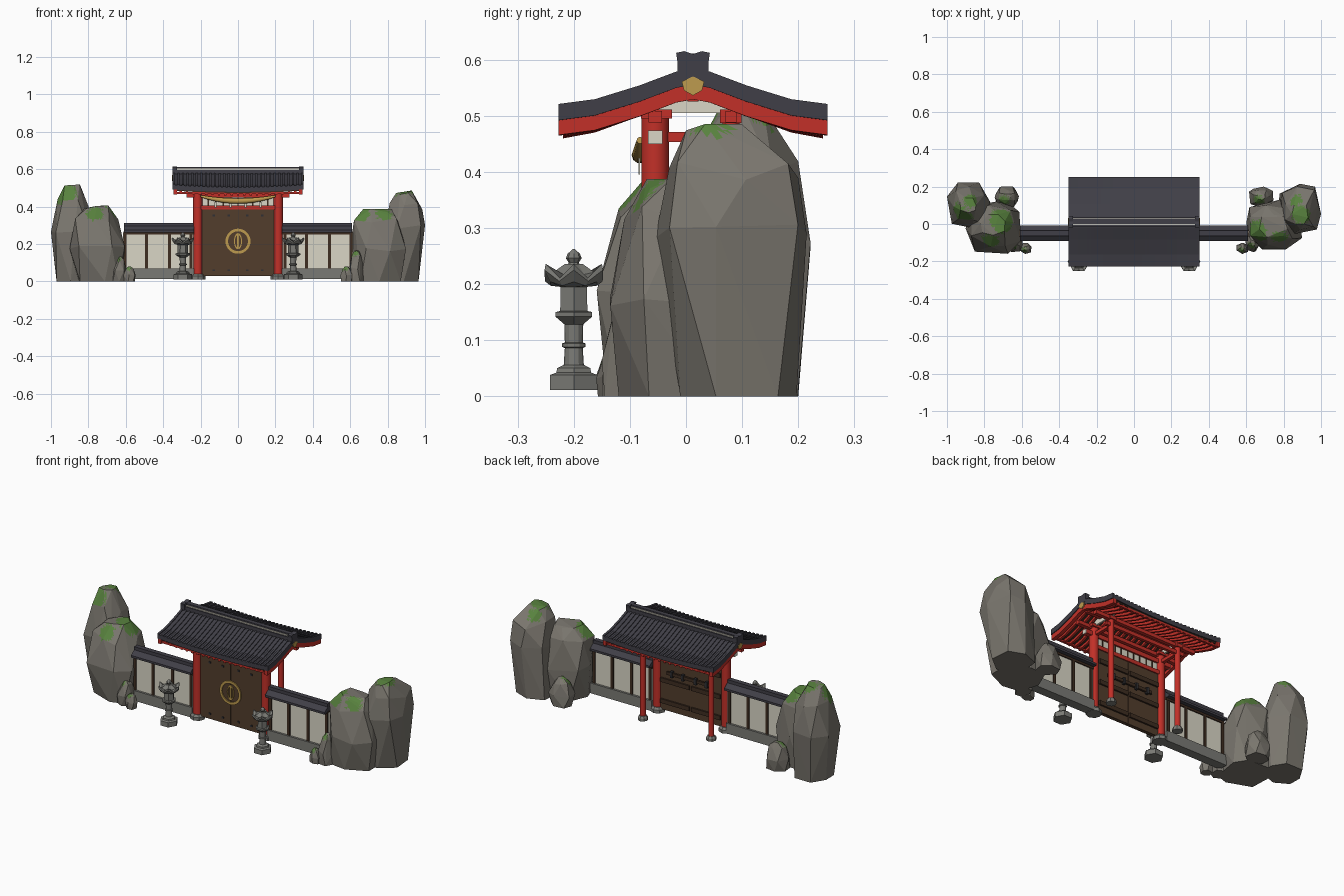
import bpy, bmesh, math, random
from mathutils import Vector

if "Cube" in bpy.data.objects:
    bpy.data.objects.remove(bpy.data.objects["Cube"])

def mat(name, r, g, b):
    m = bpy.data.materials.new(name)
    m.diffuse_color = [((c / 255 + 0.055) / 1.055) ** 2.4 for c in (r, g, b)] + [1]
    m.use_nodes = True
    m.node_tree.nodes["Principled BSDF"].inputs["Base Color"].default_value = m.diffuse_color
    return m

STONE, MOSS = mat("rock grey", 122, 118, 110), mat("moss green", 88, 130, 62)
CUT = mat("cut stone", 122, 122, 117)
RED, TILE = mat("red paint", 194, 48, 40), mat("roof tile", 64, 63, 71)
PLASTER, WOOD = mat("plaster", 218, 214, 198), mat("door wood", 82, 61, 44)
DARK, GOLD, IRON = mat("dark wood", 62, 45, 33), mat("gold", 190, 155, 78), mat("iron", 48, 48, 52)

def obj(name, verts, faces, m, smooth=False):
    me = bpy.data.meshes.new(name)
    bm = bmesh.new()
    vs = [bm.verts.new(v) for v in verts]
    for f in faces:
        bm.faces.new([vs[i] for i in f])
    bmesh.ops.recalc_face_normals(bm, faces=bm.faces)
    bm.to_mesh(me)
    bm.free()
    me.materials.append(m)
    o = bpy.data.objects.new(name, me)
    bpy.context.collection.objects.link(o)
    if smooth:
        bpy.ops.object.select_all(action='DESELECT')
        o.select_set(True)
        bpy.context.view_layer.objects.active = o
        bpy.ops.object.shade_smooth_by_angle(angle=math.radians(40))
    return o

def prism(name, poly, x0, x1, m):
    """Extrude a (y, z) outline along x."""
    n = len(poly)
    v = [(x, y, z) for x in (x0, x1) for y, z in poly]
    f = [tuple(range(n)), tuple(range(n, 2 * n))]
    f += [(i, (i + 1) % n, n + (i + 1) % n, n + i) for i in range(n)]
    return obj(name, v, f, m)

def box(name, x0, x1, y0, y1, z0, z1, m):
    return prism(name, [(y0, z0), (y1, z0), (y1, z1), (y0, z1)], x0, x1, m)

def lathe(name, x, y, prof, n, m, smooth=False):
    """Revolve (radius, z[, z on odd corners]) points around a vertical axis."""
    v = []
    for p in prof:
        for i in range(n):
            star = len(p) == 3 and i % 2
            r, z = (p[0] * 0.86, p[2]) if star else p[:2]
            a = 2 * math.pi * i / n
            v.append((x + r * math.cos(a), y + r * math.sin(a), z))
    k = len(prof)
    f = [tuple(range(n)), tuple(range((k - 1) * n, k * n))]
    f += [(j * n + i, j * n + (i + 1) % n, (j + 1) * n + (i + 1) % n, (j + 1) * n + i)
          for j in range(k - 1) for i in range(n)]
    return obj(name, v, f, m, smooth)

# ---- curved main roof, all layers follow one sweep ----
YC = 0.0125
PROF = [(0, .579), (.03, .572), (.095, .544), (.175, .515), (.24, .503)]

def roof_z(x, y):
    d = abs(y - YC)
    lift = 0.013 * (x / .35) ** 2 * d / .24
    for (a, za), (b, zb) in zip(PROF, PROF[1:]):
        if d <= b + 1e-6:
            return za + (zb - za) * (d - a) / (b - a) + lift

def slab(name, x0, x1, top, bot, m, nx=1, end=.24):
    ds = [p[0] for p in PROF[:-1]] + [end]
    ys = [YC - d for d in reversed(ds)] + [YC + d for d in ds[1:]]
    n = len(ys)
    v = []
    for i in range(nx + 1):
        x = x0 + (x1 - x0) * i / nx
        v += [(x, y, roof_z(x, y) + top) for y in ys]
        v += [(x, y, roof_z(x, y) + bot) for y in reversed(ys)]
    w = 2 * n
    f = [(i * w + j, i * w + (j + 1) % w, (i + 1) * w + (j + 1) % w, (i + 1) * w + j)
         for i in range(nx) for j in range(w)]
    for s in (0, nx * w):
        f += [(s + j, s + j + 1, s + w - 2 - j, s + w - 1 - j) for j in range(n - 1)]
    return obj(name, v, f, m)

slab("roof_tiles", -.345, .345, 0, -.024, TILE, 12)
slab("roof_underside", -.335, .335, -.024, -.031, DARK, 12, .232)
for i in range(29):
    x = -.343 + .0245 * i
    slab("tile_rib", x - .006, x + .006, .005, -.024, TILE)
for i in range(19):
    x = -.306 + .034 * i
    slab("rafter", x - .006, x + .006, -.031, -.045, RED, 1, .232)
for s in (-1, 1):
    slab("bargeboard", s * .326, s * .345, -.024, -.05, RED)
    # gable plaster and gold pendant
    prism("gable_wall", [(-.09, .505), (.115, .505), (.06, .527), (YC, .55), (-.035, .527)],
          s * .215, s * .225, PLASTER)
    prism("gable_pendant", [(YC - .02, .561), (YC - .016, .545), (YC, .536), (YC + .016, .545),
                            (YC + .02, .561), (YC, .57)], s * .344, s * .352, GOLD)
    prism("ridge_end", [(YC - .028, .565), (YC + .028, .565), (YC + .028, .598), (YC + .03, .612),
                        (YC + .016, .615), (YC, .61), (YC - .016, .615), (YC - .03, .612),
                        (YC - .028, .598)], s * .325, s * .35, TILE)
    # eave board under the front and back edges
    y = YC + s * .226
    box("eave_board", -.33, .33, y - .006, y + .006, .468, .478, RED)
box("ridge", -.33, .33, YC - .025, YC + .025, .56, .597, TILE)
box("ridge_light_course", -.331, .331, YC - .018, YC + .018, .597, .603, PLASTER)
box("ridge_cap", -.33, .33, YC - .013, YC + .013, .603, .611, TILE)

# ---- gate frame ----
FY, BY = -.055, .08
for s in (-1, 1):
    x = s * .215
    lathe("front_pillar", x, FY, [(.0245, .035), (.0245, .5)], 20, RED, True)
    lathe("back_pillar", x, BY, [(.015, .03), (.015, .49)], 16, RED, True)
    box("front_cap", x - .033, x + .033, FY - .025, FY + .03, .495, .511, RED)
    box("back_cap", x - .02, x + .02, BY - .019, BY + .019, .487, .511, RED)
    lathe("front_footing", x, FY, [(.04, .01), (.04, .028), (.03, .04)], 8, CUT)
    lathe("back_footing", x, BY, [(.027, .01), (.027, .025), (.02, .035)], 8, CUT)
    box("side_tie_beam", x - .009, x + .009, FY, BY, .453, .471, RED)
    box("beam_end", s * .272, s * .276, FY - .013, FY + .013, .45, .474, PLASTER)
box("front_head_beam", -.272, .272, FY - .013, FY + .013, .45, .474, RED)
box("back_head_beam", -.25, .25, BY - .008, BY + .008, .45, .47, RED)
box("front_purlin", -.32, .32, FY - .012, FY + .012, .488, .508, RED)
box("back_purlin", -.32, .32, BY - .01, BY + .01, .488, .508, RED)
box("ridge_purlin", -.32, .32, YC - .01, YC + .01, .525, .545, RED)
box("lintel", -.2, .2, FY - .016, FY + .016, .385, .407, RED)
box("lintel_panel", -.2, .2, FY - .004, FY + .004, .407, .45, PLASTER)
for i in range(9):
    x = -.16 + .04 * i
    box("panel_strut", x - .004, x + .004, FY - .007, FY + .007, .407, .45, DARK)

# ---- hanging straw rope, thick in the middle ----
rv, N, K = [], 16, 10
for i in range(N + 1):
    t = -1 + 2 * i / N
    r = .006 + .009 * (1 - t * t)
    for j in range(K):
        a = 2 * math.pi * j / K
        rv.append((.2 * t, FY - .027 + r * math.cos(a), .43 + .026 * t * t + r * math.sin(a)))
rf = [(i * K + j, i * K + (j + 1) % K, (i + 1) * K + (j + 1) % K, (i + 1) * K + j)
      for i in range(N) for j in range(K)] + [tuple(range(K)), tuple(range(N * K, N * K + K))]
obj("straw_rope", rv, rf, GOLD, True)
for x in (-.12, -.04, .04, .12):
    box("paper_strip", x - .005, x + .005, FY - .03, FY - .027, .395, .425, PLASTER)

# ---- double door ----
for s in (-1, 1):
    box("door_leaf", s * .001, s * .192, FY - .01, FY + .01, .03, .386, WOOD)
    for px in (.05, .13):
        for z in (.06, .352):
            box("door_stud", s * px - .006, s * px + .006, FY - .014, FY - .01, z - .005, z + .005, IRON)
    for z in (.08, .2, .32):
        box("door_back_rail", s * .006, s * .188, FY + .01, FY + .019, z - .012, z + .012, DARK)
    for px in (.04, .11):
        box("bolt_bracket", s * px - .007, s * px + .007, FY + .018, FY + .034, .235, .27, IRON)
box("door_bolt", -.14, .14, FY + .018, FY + .029, .244, .261, DARK)

# gold ring and two upright bars on the doors
def ring(name, r0, r1, n, sx=1):
    v = [(r * sx * math.sin(2 * math.pi * i / n), y, .215 + r * math.cos(2 * math.pi * i / n))
         for r, y in ((r0, FY - .01), (r0, FY - .016), (r1, FY - .016), (r1, FY - .01)) for i in range(n)]
    f = [(k * n + i, k * n + (i + 1) % n, (k + 1) % 4 * n + (i + 1) % n, (k + 1) % 4 * n + i)
         for k in range(4) for i in range(n)]
    obj(name, v, f, GOLD)

ring("door_ring", .053, .067, 32)
ring("door_inner_oval", .033, .043, 20, .5)
box("door_centre_bar", -.005, .005, FY - .016, FY - .01, .18, .25, GOLD)

# ---- side walls ----
WY = -.05
for s in (-1, 1):
    box("wall_base", s * .235, s * .62, WY - .026, WY + .026, .012, .07, CUT)
    box("wall_plaster", s * .235, s * .615, WY - .014, WY + .014, .07, .262, PLASTER)
    box("wall_top_rail", s * .235, s * .612, WY - .02, WY + .02, .25, .268, DARK)
    for x in (.25, .366, .488, .603):
        box("wall_post", s * x - .008, s * x + .008, WY - .019, WY + .019, .07, .262, DARK)
    prism("wall_roof", [(WY + a, z) for a, z in ((-.042, .262), (-.042, .274), (-.014, .295), (-.014, .313),
          (.014, .313), (.014, .295), (.042, .274), (.042, .262))], s * .235, s * .61, TILE)

# ---- stone lanterns ----
for s in (-1, 1):
    x, y = s * .295, -.2
    lathe("lantern_base", x, y, [(.049, .011), (.049, .038), (.036, .042), (.034, .05), (.021, .056)], 6, CUT)
    lathe("lantern_shaft", x, y, [(.018, .055), (.016, .086), (.021, .088), (.021, .094), (.016, .096),
                                  (.017, .13)], 12, CUT)
    lathe("lantern_platform", x, y, [(.019, .128), (.038, .142), (.038, .15), (.028, .152)], 6, CUT)
    lathe("lantern_light_box", x, y, [(.028, .15), (.027, .2)], 6, CUT)
    lathe("lantern_roof", x, y, [(.028, .195, .195), (.048, .204, .197), (.06, .225, .205), (.058, .236, .211),
                                 (.042, .221, .217), (.018, .236, .236)], 12, CUT)
    lathe("lantern_finial", x, y, [(.012, .232), (.009, .238), (.014, .246), (.011, .254), (.002, .262)], 8, CUT)

# ---- faceted boulders: hull of jittered rings (z, x0, x1, y0, y1) ----
def rock(name, rings, seed, moss, n=7):
    rnd = random.Random(seed)
    bm = bmesh.new()
    for z, x0, x1, y0, y1 in rings:
        off = rnd.random()
        for i in range(n):
            a = 2 * math.pi * (i + off + rnd.uniform(-.2, .2)) / n
            c, d = (max(-1, min(1, 1.13 * t)) for t in (math.cos(a), math.sin(a)))
            dz = 0 if z == 0 else rnd.uniform(-.06, .02) * rings[-1][0]
            if z == rings[-1][0]:
                dz = min(dz, 0) * .7
            bm.verts.new(((x0 + x1) / 2 + c * (x1 - x0) / 2, (y0 + y1) / 2 + d * (y1 - y0) / 2, z + dz))
    hull = bmesh.ops.convex_hull(bm, input=bm.verts)
    bmesh.ops.delete(bm, geom=list({g for g in hull["geom_interior"] + hull["geom_unused"]
                                    if isinstance(g, bmesh.types.BMVert)}), context='VERTS')
    bmesh.ops.subdivide_edges(bm, edges=bm.edges, cuts=6, use_grid_fill=True)
    bmesh.ops.recalc_face_normals(bm, faces=bm.faces)
    for f in bm.faces:  # moss patches on upward faces
        c = f.calc_center_median()
        if f.normal.z > .25 and any((c - Vector(p[:3])).length < p[3] + rnd.uniform(-.01, .01) for p in moss):
            f.material_index = 1
    o = obj(name, [], [], STONE)
    bm.to_mesh(o.data)
    bm.free()
    o.data.materials.append(MOSS)

def small_rock(name, x, y, rx, ry, h, seed):
    rings = [(z * h, x - rx * k, x + rx * k, y - ry * k, y + ry * k) for z, k in ((0, .9), (.45, 1), (.85, .65), (1, .3))]
    rock(name, rings, seed, [(x - rx * .3, y - ry * .5, h * .95, rx * .55)], 6)

rock("left_tall_rock", [(0, -.97, -.78, .01, .2), (.27, -1, -.77, -.02, .222), (.43, -.965, -.80, .02, .2),
                        (.518, -.93, -.845, .06, .14)], 3, [(-.92, .06, .46, .06), (-.87, .13, .51, .04)])
rock("left_wide_rock", [(0, -.85, -.615, -.14, .11), (.2, -.9, -.606, -.16, .12), (.34, -.87, -.64, -.12, .1),
                        (.405, -.82, -.69, -.06, .05)], 8, [(-.7, .02, .39, .07), (-.77, -.1, .37, .05)])
rock("right_tall_rock", [(0, .77, .965, -.01, .197), (.3, .785, 1, -.055, .215), (.41, .81, .985, -.03, .2),
                         (.485, .845, .93, 0, .11)], 5, [(.89, .05, .48, .05), (.86, .14, .46, .04)])
rock("right_wide_rock", [(0, .62, .87, -.12, .11), (.18, .6, .9, -.135, .13), (.33, .62, .86, -.11, .1),
                         (.387, .67, .82, -.07, .05)], 11, [(.66, -.04, .36, .06), (.78, -.08, .37, .045)])
for s in (-1, 1):
    small_rock("back_small_rock", s * .68, .145, .065, .055, .15, 20 + s)
    small_rock("front_small_rock", s * .635, -.1, .04, .05, .15 + .015 * s, 30 + s)
    small_rock("front_pebble", s * .58, -.13, .032, .03, .08, 40 + s)
